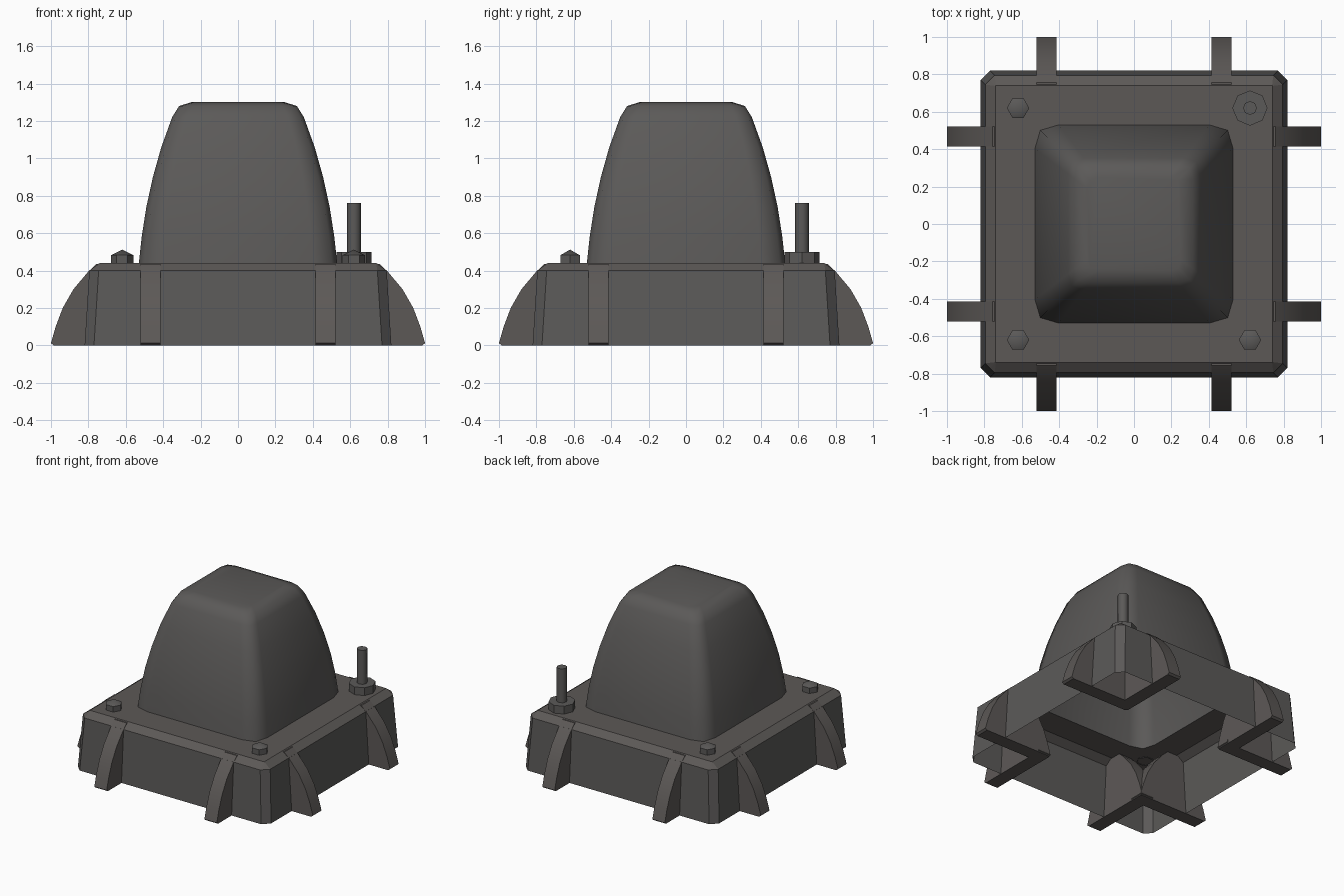
import bpy, bmesh, math
from mathutils import Matrix

if "Cube" in bpy.data.objects:
    bpy.data.objects.remove(bpy.data.objects["Cube"])


def material(name, col):
    m = bpy.data.materials.new(name)
    m.diffuse_color = (*col, 1)
    m.use_nodes = True
    m.node_tree.nodes["Principled BSDF"].inputs["Base Color"].default_value = m.diffuse_color
    return m


GREY = material("dark grey", (0.105, 0.101, 0.098))
WARM = material("warm dark grey", (0.108, 0.099, 0.094))


def finish(name, bm, mat, smooth=None):
    bmesh.ops.remove_doubles(bm, verts=bm.verts, dist=1e-4)
    bmesh.ops.recalc_face_normals(bm, faces=bm.faces)
    me = bpy.data.meshes.new(name)
    bm.to_mesh(me)
    bm.free()
    me.materials.append(mat)
    ob = bpy.data.objects.new(name, me)
    bpy.context.collection.objects.link(ob)
    if smooth:
        bpy.ops.object.select_all(action='DESELECT')
        bpy.context.view_layer.objects.active = ob
        ob.select_set(True)
        bpy.ops.object.shade_smooth_by_angle(angle=math.radians(smooth))
    return ob


def loft(bm, rings, cap_top=False):
    """Bridge rings of equal point count, bottom to top."""
    loops = [[bm.verts.new(p) for p in r] for r in rings]
    for a, b in zip(loops, loops[1:]):
        n = len(a)
        for i in range(n):
            j = (i + 1) % n
            bm.faces.new((a[i], a[j], b[j], b[i]))
    if cap_top:
        bm.faces.new(loops[-1])


def turn4(points, z):
    """Repeat the corner points of the +x+y quadrant around the centre."""
    out = []
    for q in range(4):
        for x, y in points:
            for _ in range(q):
                x, y = -y, x
            out.append((x, y, z))
    return out


def corner(w):
    return [(w, 0.76 * w), (0.945 * w, 0.945 * w), (0.76 * w, w)]


# Skirt: open-bottomed box with cut corners
bm = bmesh.new()
loft(bm, [turn4([(0.82, 0.77), (0.77, 0.82)], 0),
          turn4([(0.795, 0.745), (0.745, 0.795)], 0.40)])
finish("base_skirt", bm, GREY)

# Deck: sloping rim and flat top, open beneath the dome
bm = bmesh.new()
loft(bm, [turn4([(0.795, 0.745), (0.77, 0.77), (0.745, 0.795)], 0.40),
          turn4([(0.74, 0.738), (0.74, 0.74), (0.738, 0.74)], 0.44),
          turn4(corner(0.53), 0.44)])
finish("base_deck", bm, WARM)

# Dome: rounded square that narrows towards the top
bm = bmesh.new()
profile = [(0.53, 0.44), (0.515, 0.58), (0.49, 0.74), (0.455, 0.90),
           (0.41, 1.06), (0.352, 1.22), (0.315, 1.28), (0.25, 1.30)]
loft(bm, [turn4(corner(w), z) for w, z in profile], cap_top=True)
finish("dome", bm, GREY, smooth=60)

# Buttress ribs: two per side, curved outside and inside the skirt
outer = [(0.985, 0), (1.0, 0.012), (0.975, 0.10), (0.937, 0.20),
         (0.88, 0.30), (0.80, 0.395), (0.757, 0.435)]
rib = outer + [(1.41 - x, z) for x, z in reversed(outer)]
for side in range(4):
    for s in (-1, 1):
        bm = bmesh.new()
        a = [bm.verts.new((x, s * 0.4675 - 0.0525, z)) for x, z in rib]
        b = [bm.verts.new((x, s * 0.4675 + 0.0525, z)) for x, z in rib]
        bm.faces.new(a)
        bm.faces.new(b[::-1])
        for i in range(len(rib)):
            j = (i + 1) % len(rib)
            bm.faces.new((a[i], b[i], b[j], a[j]))
        bmesh.ops.rotate(bm, verts=bm.verts, cent=(0, 0, 0),
                         matrix=Matrix.Rotation(side * math.pi / 2, 3, 'Z'))
        finish(f"rib_{side * 2 + (s > 0)}", bm, WARM, smooth=30)


def circle(cx, cy, r, z, n):
    return [(cx + r * math.cos(2 * math.pi * i / n),
             cy + r * math.sin(2 * math.pi * i / n), z) for i in range(n)]


# Hexagonal bolts with pointed heads on three corners
for k, (x, y) in enumerate([(-0.62, 0.62), (-0.62, -0.62), (0.62, -0.62)]):
    bm = bmesh.new()
    loft(bm, [circle(x, y, r, z, 6) for r, z in
              ((0.06, 0.435), (0.06, 0.482), (0.00001, 0.512))])
    finish(f"bolt_{k}", bm, GREY, smooth=45)

# Terminal on the fourth corner: octagonal collar and thin pin
bm = bmesh.new()
loft(bm, [circle(0.62, 0.62, 0.094, z, 8) for z in (0.435, 0.50)], cap_top=True)
finish("pin_collar", bm, GREY)
bm = bmesh.new()
loft(bm, [circle(0.62, 0.62, 0.037, z, 8) for z in (0.49, 0.76)], cap_top=True)
finish("pin", bm, GREY, smooth=50)
